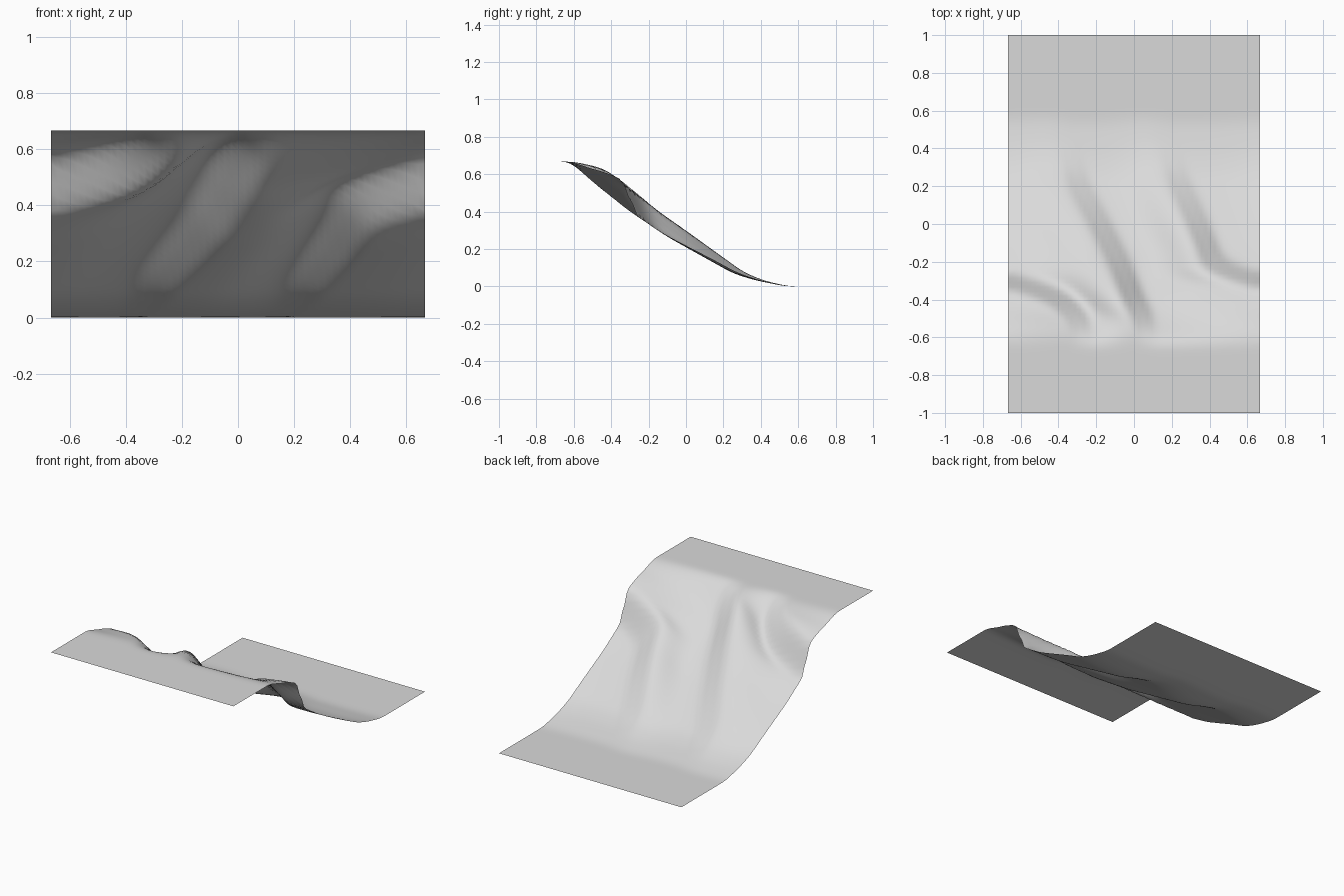
import bpy, bmesh

if "Cube" in bpy.data.objects:
    bpy.data.objects.remove(bpy.data.objects["Cube"], do_unlink=True)

WIDTH, LENGTH = 4 / 3, 2.0

# Slope outlines (y, z): crest of the folds and floor of the gullies
CREST = [(-1, .667), (-.6, .667), (-.45, .635), (-.37, .59), (-.15, .405),
         (0, .3), (.31, .075), (.42, .03), (.55, 0), (1, 0)]
FLOOR = [(-1, .667), (-.62, .667), (-.48, .54), (-.33, .42), (-.1, .265),
         (.25, .07), (.36, .035), (.53, 0), (1, 0)]
# Steep drop lines (y, x) running down the slope
DROPS = [
    [(-1, .12), (-.5, .05), (-.4, .0), (-.2, -.08), (0, -.18), (.2, -.29), (1, -.5)],
    [(-1, 1.12), (-.5, 1.04), (-.4, .94), (-.35, .84), (-.25, .5), (-.2, .42),
     (0, .34), (.22, .24), (1, 0)],
]


def linear(points, t):
    for (a, va), (b, vb) in zip(points, points[1:]):
        if t <= b:
            return va + (vb - va) * (t - a) / (b - a)
    return points[-1][1]


def soft(points, t, reach=.035):
    """Rounded reading of a polyline."""
    return sum(linear(points, min(1, max(-1, t + reach * k / 3)))
               for k in range(-3, 4)) / 7


def ease(t):
    t = min(1, max(0, t))
    return t * t * (3 - 2 * t)


def fold(x, y):
    """Height between gully floor (0) and crest (1); repeats across the width."""
    lines = []
    for drop in DROPS:
        slant = abs(soft(drop, y + .02) - soft(drop, y - .02)) / .04
        lines.append((soft(drop, y), min(.16, .06 + .03 * slant)))
    past, w_prev = min(((x - c) % WIDTH, w) for c, w in lines)
    ahead, w_next = min(((c - x) % WIDTH, w) for c, w in lines)
    gap = past + ahead
    w_prev, w_next = min(w_prev, gap * .35), min(w_next, gap * .35)
    power = .7 + 1.4 * ease((y + .38) / .2)
    rise = ease((past - w_prev) / (gap - w_prev - w_next)) ** power
    if past < w_prev:
        return .5 - .5 * ease(past / w_prev) if past else .5
    if ahead < w_next:
        return .5 + .5 * ease(ahead / w_next)
    return rise


def height(x, y):
    low, high = soft(FLOOR, y), soft(CREST, y)
    return low + max(0, high - low) * fold(x, y)


# Terrain sheet
bm = bmesh.new()
bmesh.ops.create_grid(bm, x_segments=56, y_segments=84, size=1)
for v in bm.verts:
    v.co.x *= WIDTH / 2
    v.co.y *= LENGTH / 2
    v.co.z = height(v.co.x, v.co.y)

# Relax the folds lightly
inner = [v for v in bm.verts if not v.is_boundary]
for _ in range(3):
    bmesh.ops.smooth_vert(bm, verts=inner, factor=.4, use_axis_z=True)

mesh = bpy.data.meshes.new("terrain_slope")
bm.to_mesh(mesh)
bm.free()
mesh.shade_smooth()
terrain = bpy.data.objects.new("terrain_slope", mesh)
bpy.context.collection.objects.link(terrain)

# Plain grey
grey = bpy.data.materials.new("light_grey")
grey.use_nodes = True
colour = (.7, .7, .7, 1)
grey.diffuse_color = colour
grey.node_tree.nodes["Principled BSDF"].inputs["Base Color"].default_value = colour
mesh.materials.append(grey)
